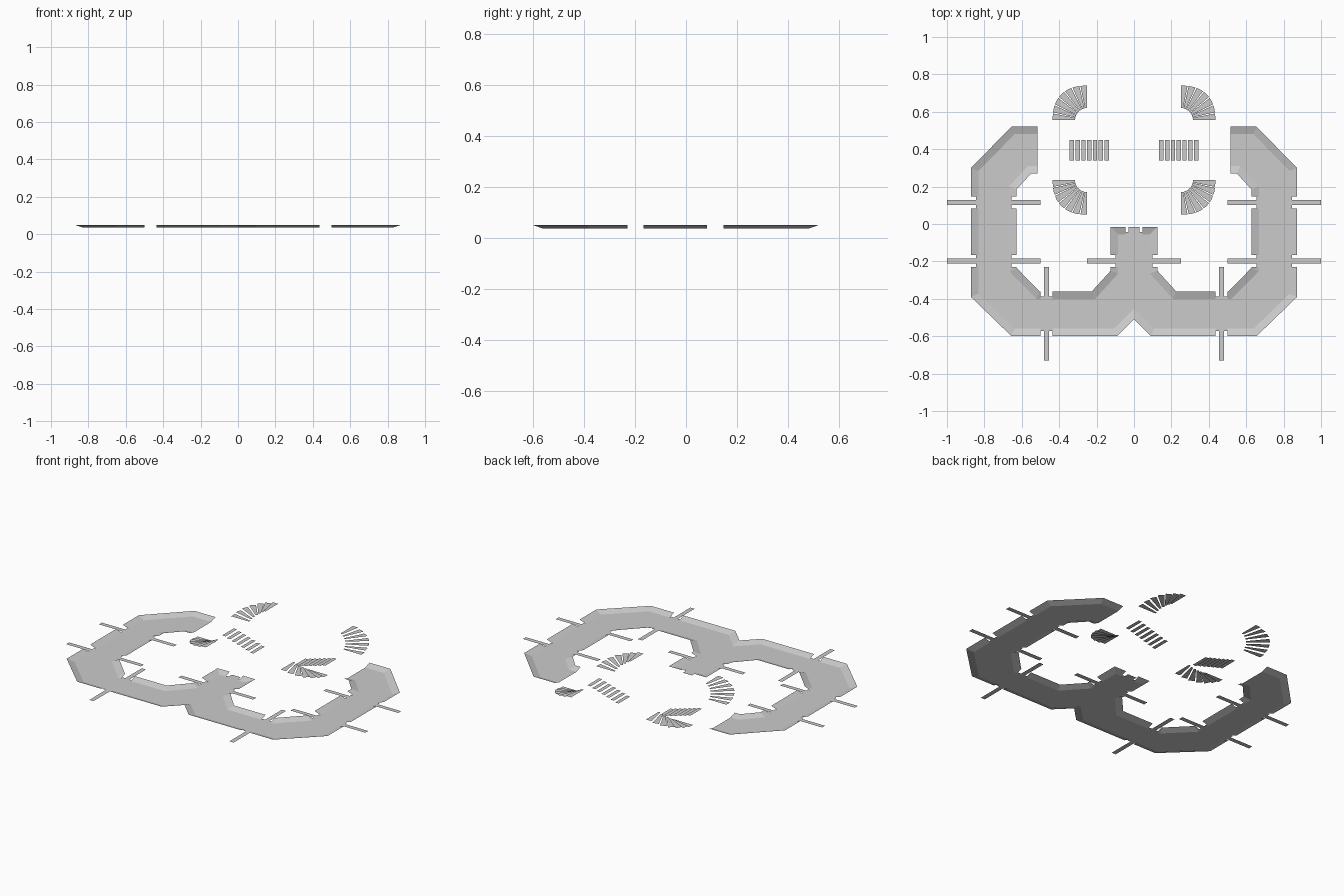
import bpy
import bmesh
import math
from mathutils import Vector

cube = bpy.data.objects.get("Cube")
if cube:
    bpy.data.objects.remove(cube, do_unlink=True)

FLOOR, RIM, SLOPE = 0.036, 0.05, 0.04
RISE = 0.009
TREADS = 7

grey = bpy.data.materials.new("light_grey")
grey.use_nodes = True
grey.diffuse_color = (0.6, 0.6, 0.6, 1)
grey.node_tree.nodes["Principled BSDF"].inputs["Base Color"].default_value = (0.6, 0.6, 0.6, 1)


def polygon(bm, points):
    """Add one face that looks upward."""
    face = bm.faces.new([bm.verts.new(p) for p in points])
    face.normal_update()
    if face.normal.z < 0:
        face.normal_flip()
    return face


def finish(name, bm):
    """Turn the right-hand half into a mirrored object."""
    mesh = bpy.data.meshes.new(name)
    bm.to_mesh(mesh)
    bm.free()
    obj = bpy.data.objects.new(name, mesh)
    bpy.context.collection.objects.link(obj)
    mesh.materials.append(grey)
    mirror = obj.modifiers.new("Mirror", 'MIRROR')
    mirror.use_clip = True
    mirror.merge_threshold = 0.0001
    return obj


# Outline of half the walkway, counter-clockwise; the flag marks edges with a sloped rim
outline = [
    (0, -0.51, 1), (0.09, -0.6, 1), (0.655, -0.6, 1), (0.872, -0.39, 1),
    (0.872, 0.3, 1), (0.655, 0.52, 1), (0.515, 0.52, 0), (0.515, 0.27, 1),
    (0.55, 0.27, 1), (0.628, 0.185, 1), (0.628, -0.235, 1), (0.505, -0.36, 1),
    (0.225, -0.36, 1), (0.125, -0.25, 1), (0.125, -0.015, 1), (0, -0.015, 0),
]
corners = [Vector(p[:2]) for p in outline]
count = len(corners)


def inner_corner(i):
    """Meeting point of the two neighbouring edges after moving them inward."""
    lines = []
    for j in (i - 1, i):
        a, b = corners[j], corners[(j + 1) % count]
        d = (b - a).normalized()
        normal = Vector((-d.y, d.x))
        lines.append((normal, normal.dot(a) + SLOPE * outline[j][2]))
    (m, s), (n, t) = lines
    det = m.x * n.y - m.y * n.x
    return Vector(((s * n.y - t * m.y) / det, (m.x * t - n.x * s) / det))


inner = [inner_corner(i) for i in range(count)]

# Doorways: point on the outline, outward direction, bridge length
doors = [((0, -0.015), (0, 1), 0)]
for y in (0.115, -0.198):
    doors += [((0.872, y), (1, 0), 0.128), ((0.628, y), (-1, 0), 0.128)]
doors += [((0.125, -0.198), (1, 0), 0.125),
          ((0.468, -0.6), (0, -1), 0.13), ((0.468, -0.36), (0, 1), 0.13)]
doors = [(Vector(p), Vector(d), length) for p, d, length in doors]
GAP = 0.032

# Sloped rim, opened at every doorway
bm = bmesh.new()
for i in range(count):
    if outline[i][2]:
        k = (i + 1) % count
        polygon(bm, [(*corners[i], RIM), (*corners[k], RIM),
                     (*inner[k], FLOOR), (*inner[i], FLOOR)])
for point, out, length in doors:
    side = Vector((-out.y, out.x))
    half = GAP if length else 0.045
    for sign in (-1, 1):
        bmesh.ops.bisect_plane(bm, geom=bm.verts[:] + bm.edges[:] + bm.faces[:],
                               plane_co=(*(point + side * sign * half), 0),
                               plane_no=(*side, 0))
doomed = []
for face in bm.faces:
    c = face.calc_center_median().xy
    for point, out, length in doors:
        offset = c - point
        half = GAP if length else 0.045
        if abs(offset.dot(out)) < SLOPE and abs(offset.dot(Vector((-out.y, out.x)))) < half:
            doomed.append(face)
            break
bmesh.ops.delete(bm, geom=doomed, context='FACES')

# Sunken floor
polygon(bm, [(*p, FLOOR) for p in inner])
finish("walkway", bm)

# Door sills and the narrow bridges leading out of them
bm = bmesh.new()
for point, out, length in doors:
    side = Vector((-out.y, out.x))
    half = GAP if length else 0.045
    width = 0.014 if length else 0.03
    for near, far, w in ((-SLOPE, -0.027, half), (-0.027, length, width)):
        polygon(bm, [(*(point + out * u + side * v), FLOOR)
                     for u, v in ((near, -w), (far, -w), (far, w), (near, w))
                     ] if out.y == 0 or point.x > 0 else
                [(0, point.y + near, FLOOR), (w, point.y + near, FLOOR),
                 (w, point.y + far, FLOOR), (0, point.y + far, FLOOR)])
finish("door_bridges", bm)

# Straight stairs climbing outward
bm = bmesh.new()
for i in range(TREADS):
    x, z = 0.135 + i * 0.031, i * RISE
    polygon(bm, [(x, 0.34, z), (x + 0.023, 0.34, z), (x + 0.023, 0.45, z), (x, 0.45, z)])
finish("straight_stairs", bm)


def winding_stairs(name, centre_y, direction):
    """Quarter-turn stairs with wedge treads climbing toward the middle."""
    bm = bmesh.new()
    step = math.pi / 2 / (TREADS - 0.15)
    for i in range(TREADS):
        z = (TREADS + i) * RISE
        ring = []
        for t, inside in ((0, 1), (0, 0), (0.42, 0), (0.85, 0), (0.85, 1)):
            a = (i + t) * step
            c, s = abs(math.cos(a)), abs(math.sin(a))
            r = 0.065 if inside else 0.185 * (c ** 2.4 + s ** 2.4) ** (-1 / 2.4)
            ring.append((0.25 + r * c, centre_y + direction * r * s, z))
        polygon(bm, ring)
    finish(name, bm)


winding_stairs("back_winding_stairs", 0.555, 1)
winding_stairs("front_winding_stairs", 0.235, -1)
